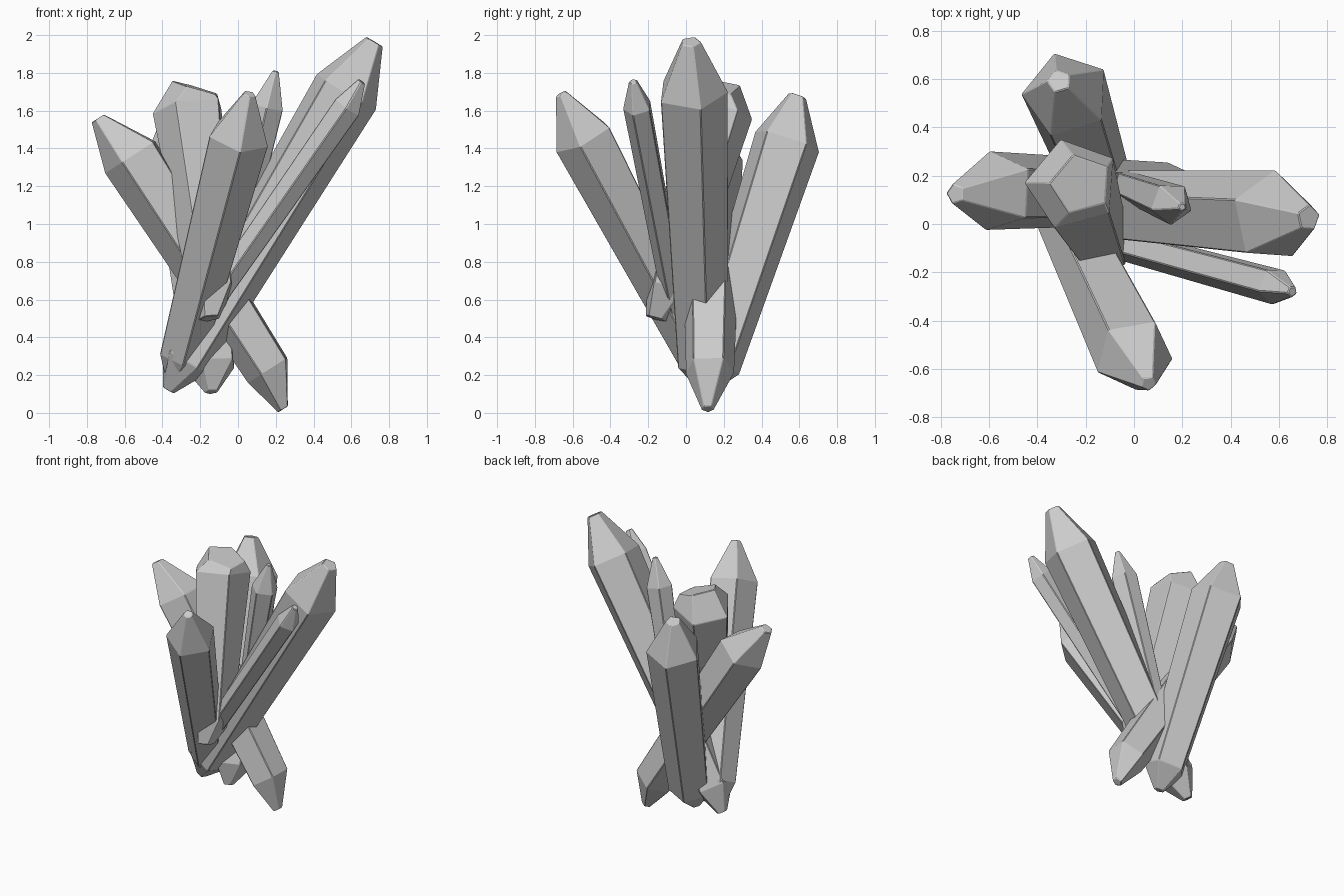
import bpy, bmesh, math
from mathutils import Vector

if "Cube" in bpy.data.objects:
    bpy.data.objects.remove(bpy.data.objects["Cube"])


def crystal(name, foot, low, high, tip, r_low, r_high, corner, foot_r=0.25, tip_r=0.2, tip_tilt=None, sides=5):
    """Double-ended faceted crystal: four rings along the axis; 'corner' aims one edge."""
    foot, low, high, tip = (Vector(p) for p in (foot, low, high, tip))
    axis = (high - low).normalized()
    e1 = Vector(corner)
    e1 = (e1 - axis * e1.dot(axis)).normalized()
    e2 = axis.cross(e1)
    bm = bmesh.new()
    rings = []
    for centre, r in ((foot, r_low * foot_r), (low, r_low), (high, r_high), (tip, r_high * tip_r)):
        ring = []
        for i in range(sides):
            a = 2 * math.pi * i / sides
            off = (e1 * math.cos(a) + e2 * math.sin(a)) * r
            if tip_tilt and centre is tip:      # slanted blunt top
                off.z = off.dot(Vector(tip_tilt))
            ring.append(bm.verts.new(centre + off))
        rings.append(ring)
    for a, b in zip(rings, rings[1:]):
        for i in range(sides):
            j = (i + 1) % sides
            bm.faces.new((a[i], a[j], b[j], b[i]))
    bm.faces.new(rings[0][::-1])
    bm.faces.new(rings[-1])
    bmesh.ops.recalc_face_normals(bm, faces=bm.faces)
    mesh = bpy.data.meshes.new(name)
    bm.to_mesh(mesh)
    bm.free()
    ob = bpy.data.objects.new(name, mesh)
    bpy.context.collection.objects.link(ob)
    # narrow worn edges
    bev = ob.modifiers.new("worn_edges", 'BEVEL')
    bev.width = 0.004
    bev.segments = 1
    bev.limit_method = 'ANGLE'
    bev.angle_limit = math.radians(30)


# tallest crystal, leaning right
crystal("tall_right_crystal", (-0.37, 0.11, 0.12), (-0.28, 0.08, 0.28), (0.57, 0.03, 1.70),
        (0.722, 0.025, 1.965), 0.145, 0.193, (0.83, 0.25, -0.5), tip_r=0.28)
# leaning towards the front
crystal("front_crystal", (-0.35, 0.12, 0.16), (-0.30, 0.07, 0.31), (0.0, -0.54, 1.46),
        (0.06, -0.66, 1.69), 0.125, 0.168, (0.11, 0.13, 0.1))
# leaning left, lower end pokes out at the right
crystal("left_crystal", (0.24, 0.115, 0.02), (0.165, 0.125, 0.23), (-0.56, 0.135, 1.36),
        (-0.74, 0.125, 1.56), 0.135, 0.172, (0.71, 0.54, 0.45), tip_r=0.25)
# leaning back
crystal("back_crystal", (-0.14, 0.09, 0.11), (-0.14, 0.15, 0.25), (-0.28, 0.535, 1.44),
        (-0.31, 0.59, 1.68), 0.145, 0.187, (-0.05, 0.17, -0.06), tip_r=0.27)
# upright blunt crystal in the middle
crystal("blunt_middle_crystal", (-0.15, -0.16, 0.50), (-0.135, -0.09, 0.66), (-0.255, 0.165, 1.61),
        (-0.22, 0.165, 1.72), 0.13, 0.2, (-0.05, 0.19, -0.05), foot_r=0.45, tip_r=0.65,
        tip_tilt=(-0.3, 0.05, 0))
# thin one at the front right
crystal("thin_right_crystal", (-0.31, -0.01, 0.34), (-0.25, -0.03, 0.43), (0.58, -0.255, 1.62),
        (0.655, -0.28, 1.755), 0.065, 0.08, (-0.5, -0.2, 0.4), tip_r=0.3)
# small one behind the middle
crystal("small_crystal", (-0.12, 0.2, 0.4), (-0.09, 0.18, 0.52), (0.155, 0.085, 1.62),
        (0.2, 0.07, 1.81), 0.06, 0.09, (0.83, -0.3, -0.2))
